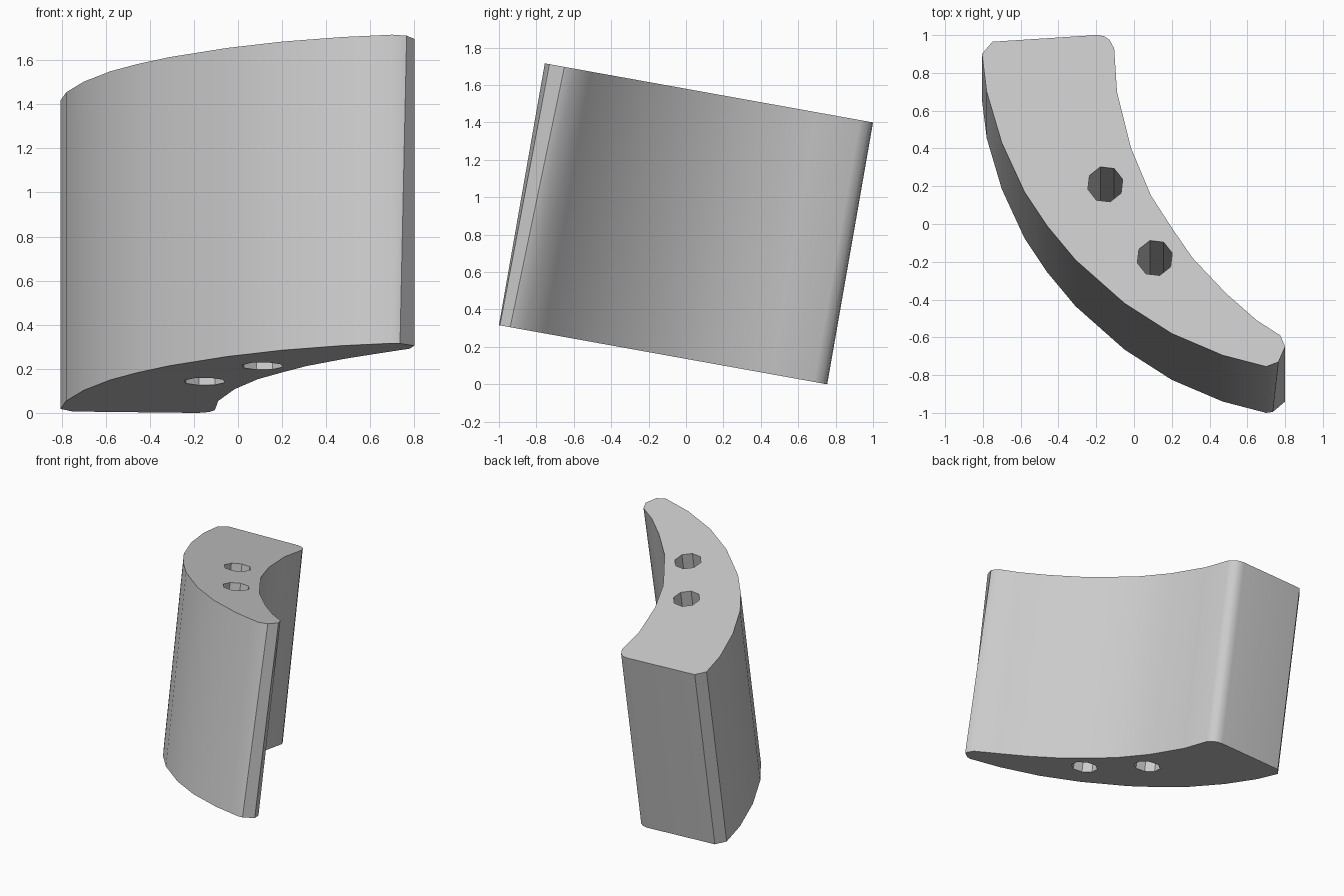
import bpy
import bmesh
import math

cube = bpy.data.objects.get("Cube")
if cube:
    bpy.data.objects.remove(cube, do_unlink=True)

SLOPE = 0.18            # tilt of the end caps along y
LEAN = 0.245            # y offset from lower cap to upper cap
HEIGHT = 1.4            # z offset between the caps

# One plain grey material
grey = bpy.data.materials.new("light grey")
grey.use_nodes = True
colour = (0.6, 0.6, 0.6, 1)
grey.diffuse_color = colour
grey.node_tree.nodes["Principled BSDF"].inputs["Base Color"].default_value = colour

# Crescent outline of the upper cap: outer curve, tip, inner curve, blunt end
outer = [(-.75, .965), (-.805, .90), (-.78, .70), (-.70, .43), (-.58, .17),
         (-.46, -.01), (-.31, -.19), (-.05, -.42), (.20, -.58), (.47, -.695),
         (.70, -.755)]
tip = [(.765, -.73), (.80, -.65), (.775, -.59)]
inner = [(.65, -.51), (.49, -.37), (.31, -.18), (.20, -.02), (.09, .15),
         (-.015, .40), (-.09, .70), (-.105, .93), (-.13, .975), (-.16, .995),
         (-.20, 1.0)]
upper_outline = outer + tip + inner

# The tip is a little blunter at the lower cap
lower_tip = [(.735, -.75), (.80, -.695), (.78, -.62)]
lower_outline = outer + lower_tip + inner


def circle(cx, cy, radius=0.096, sides=8):
    turn = math.tau / sides
    return [(cx + radius * math.cos(turn * (i + .35)),
             cy + radius * math.sin(turn * (i + .35))) for i in range(sides)]


bm = bmesh.new()


def add_ring(points, lower):
    """Closed loop of edges lying in one of the sloping cap planes."""
    verts = []
    for x, y in points:
        z = HEIGHT + (1 - y) * SLOPE
        if lower:
            y, z = y - LEAN, z - HEIGHT
        verts.append(bm.verts.new((x, y, z)))
    edges = [bm.edges.new((verts[i - 1], verts[i])) for i in range(len(verts))]
    return verts, edges


# Side walls of the body and of the two through holes
cap_edges = {True: [], False: []}
loops = [(upper_outline, lower_outline)]
loops += [(hole, hole) for hole in (circle(-.152, .21), circle(.11, -.18))]
for upper, lower in loops:
    top, top_edges = add_ring(upper, False)
    base, base_edges = add_ring(lower, True)
    cap_edges[False] += top_edges
    cap_edges[True] += base_edges
    for i in range(len(top)):
        bm.faces.new((base[i - 1], base[i], top[i], top[i - 1]))

# Flat caps with the holes left open
for edges in cap_edges.values():
    bmesh.ops.triangle_fill(bm, edges=edges, use_beauty=True)
bmesh.ops.recalc_face_normals(bm, faces=bm.faces[:])

mesh = bpy.data.meshes.new("curved_block")
bm.to_mesh(mesh)
bm.free()
mesh.materials.append(grey)
block = bpy.data.objects.new("curved_block", mesh)
bpy.context.collection.objects.link(block)

# Smooth curves with crisp corners
bpy.ops.object.select_all(action='DESELECT')
block.select_set(True)
bpy.context.view_layer.objects.active = block
bpy.ops.object.shade_smooth_by_angle(angle=math.radians(35))
